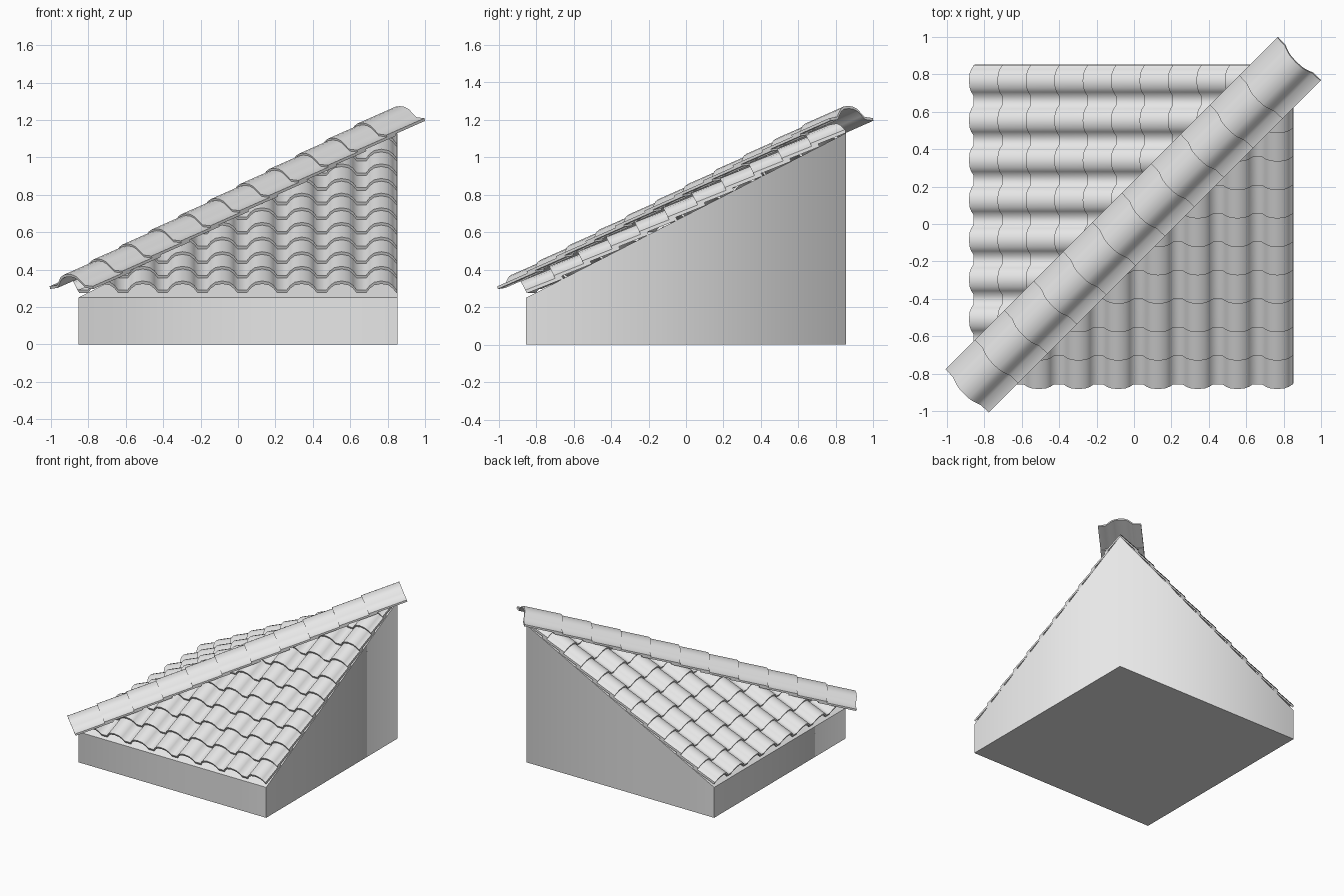
import bpy, bmesh
from mathutils import Vector

cube = bpy.data.objects.get("Cube")
if cube:
    bpy.data.objects.remove(cube, do_unlink=True)

HALF = 0.8525       # half width of the square base
EAVE = 0.25         # height of the low walls
PITCH = 0.515       # rise per unit of run

grey = bpy.data.materials.new("plain_grey")
grey.use_nodes = True
grey.diffuse_color = (0.8, 0.8, 0.8, 1)
grey.node_tree.nodes["Principled BSDF"].inputs["Base Color"].default_value = grey.diffuse_color


def finish(bm, name):
    """Turn a bmesh into a named grey object."""
    bmesh.ops.recalc_face_normals(bm, faces=bm.faces)
    mesh = bpy.data.meshes.new(name)
    bm.to_mesh(mesh)
    bm.free()
    mesh.materials.append(grey)
    obj = bpy.data.objects.new(name, mesh)
    bpy.context.collection.objects.link(obj)
    return obj


def add_tile(bm, start, across, along, up, profile, length, thick, lift):
    """Extruded sheet with the given cross-section, raised at its lower end."""
    rings = []
    for run, raise_by in ((0, lift), (length, 0)):
        line = [start + across * u + along * run + up * (h + raise_by) for u, h in profile]
        ring = line + [p + up * thick for p in reversed(line)]
        rings.append([bm.verts.new(p) for p in ring])
    low, high = rings
    n = len(low)
    for i in range(n):
        j = (i + 1) % n
        bm.faces.new((low[i], low[j], high[j], high[i]))
    # end caps as quad strips
    for ring in rings:
        for i in range(n // 2 - 1):
            bm.faces.new((ring[i], ring[i + 1], ring[n - 2 - i], ring[n - 1 - i]))


def clip(bm, point, normal):
    """Cut away everything on the normal side and close the cut."""
    cut = bmesh.ops.bisect_plane(bm, geom=bm.verts[:] + bm.edges[:] + bm.faces[:],
                                 plane_co=point, plane_no=normal, clear_outer=True)
    edges = [e for e in cut["geom_cut"] if isinstance(e, bmesh.types.BMEdge)]
    bmesh.ops.holes_fill(bm, edges=edges, sides=0)


# Base block with two sloping top faces meeting at the hip
bm = bmesh.new()
corners = [(-1, -1), (1, -1), (1, 1), (-1, 1)]
bottom = [bm.verts.new((x * HALF, y * HALF, 0)) for x, y in corners]
top = [bm.verts.new((x * HALF, y * HALF, EAVE + (2 * HALF * PITCH if x + y == 2 else 0)))
       for x, y in corners]
bm.faces.new(bottom)
bm.faces.new(top[:3])
bm.faces.new((top[0], top[2], top[3]))
for i in range(4):
    j = (i + 1) % 4
    bm.faces.new((bottom[i], bottom[j], top[j], top[i]))
for face in bm.faces:
    face.smooth = True
for edge in bm.edges:
    a, b = edge.verts
    vertical = (a.co.xy - b.co.xy).length < 0.001
    edge.smooth = vertical and a.co.x * a.co.y > 0
finish(bm, "base_block")

# Corrugated profile of one tile row: flat valleys and rounded crests
COLUMN = 0.2125
half_wave = [(0.025, 0), (0.045, 0.028), (0.068, 0.047)]
wave = half_wave + [(COLUMN / 2, 0.055)] + [(COLUMN - u, h) for u, h in reversed(half_wave)]
row_profile = [(0.66 + COLUMN * k + u, h) for k in range(-8, 2) for u, h in wave]

smooth_parts = []
slopes = {
    "front_roof_tiles": (Vector((1, 0, 0)), Vector((0, 1, 0))),
    "side_roof_tiles": (Vector((0, 1, 0)), Vector((1, 0, 0))),
}
Z = Vector((0, 0, 1))
for name, (across, uphill) in slopes.items():
    bm = bmesh.new()
    along = uphill + Z * PITCH
    up = (Z - uphill * PITCH).normalized()
    for row in range(11):
        run = -0.84 + 0.152 * row
        start = uphill * run + Z * (EAVE + PITCH * (run + HALF))
        add_tile(bm, start, across, along, up, row_profile, 0.185, 0.018, 0.02)
    clip(bm, across * 0.85, across)
    clip(bm, Vector(), uphill - across)
    smooth_parts.append(finish(bm, name))

# Hip caps: overlapping hat-shaped tiles running up the diagonal
side = [(0.163, 0), (0.105, 0.006), (0.085, 0.027), (0.062, 0.052), (0.035, 0.065)]
cap_profile = [(-u, h) for u, h in side] + [(0, 0.069)] + list(reversed(side))
across = Vector((1, -1, 0)).normalized()
along = Vector((1, 1, PITCH))
up = across.cross(along).normalized()
if up.z < 0:
    up = -up
bm = bmesh.new()
for i in range(11):
    run = -0.885 + 0.157 * i
    start = Vector((run, run, EAVE + PITCH * (run + HALF) + 0.05))
    add_tile(bm, start, across, along, up, cap_profile, 0.2, 0.015, 0.014)
smooth_parts.append(finish(bm, "hip_caps"))

# Soft shading on the curved tiles, crisp rims
for obj in bpy.context.selected_objects:
    obj.select_set(False)
for obj in smooth_parts:
    obj.select_set(True)
bpy.context.view_layer.objects.active = smooth_parts[0]
bpy.ops.object.shade_smooth_by_angle(angle=1.1)
